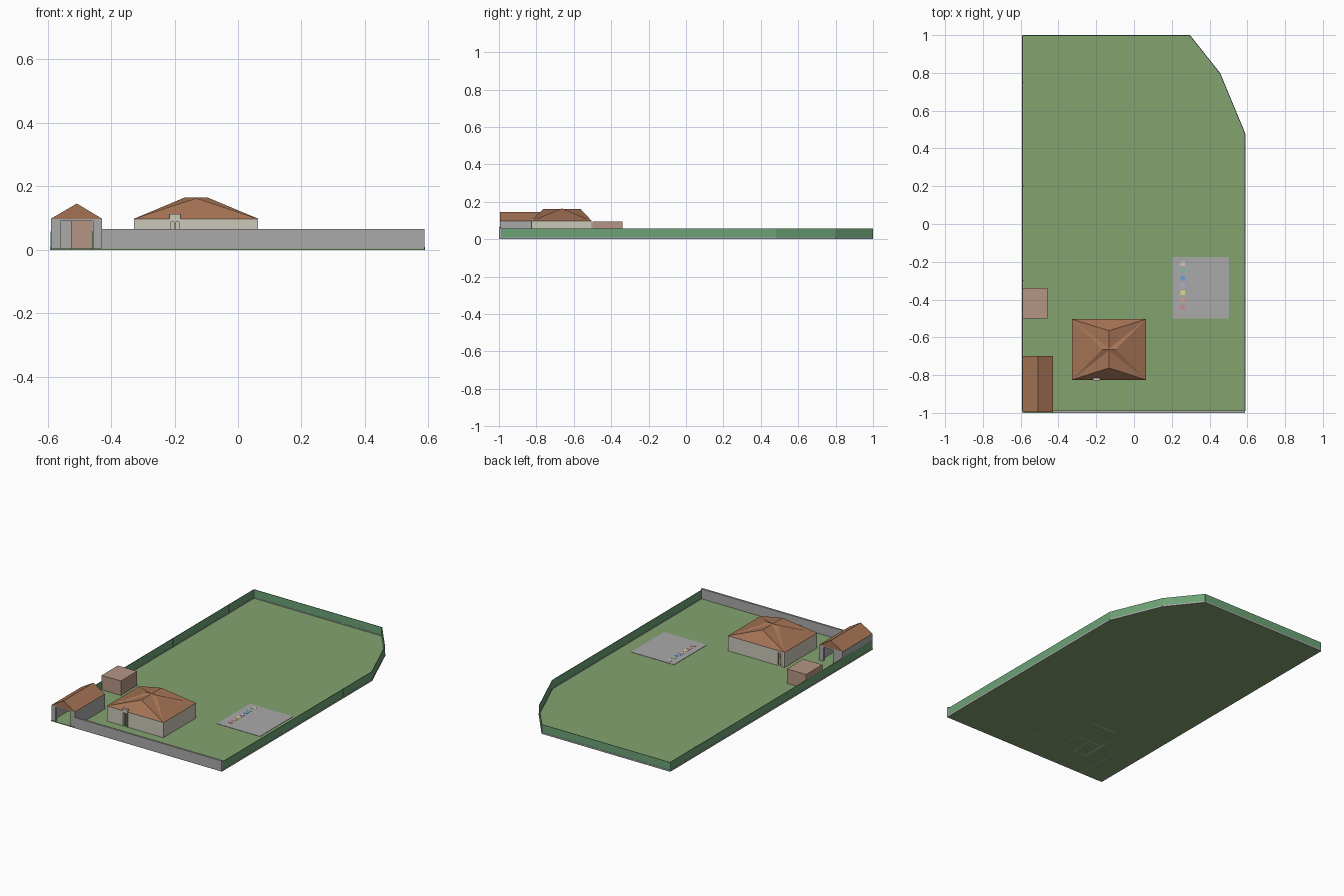
import bpy, bmesh, math
from mathutils import Vector, Matrix

if "Cube" in bpy.data.objects:
    bpy.data.objects.remove(bpy.data.objects["Cube"])

MATS = {}


def material(name, rgb):
    m = bpy.data.materials.new(name)
    m.diffuse_color = (*rgb, 1)
    m.use_nodes = True
    m.node_tree.nodes["Principled BSDF"].inputs["Base Color"].default_value = m.diffuse_color
    MATS[name] = m


material("grass", (0.23, 0.37, 0.16))
material("fence_green", (0.15, 0.36, 0.18))
material("roof_tile", (0.37, 0.17, 0.09))
material("cream", (0.60, 0.57, 0.48))
material("pink_clay", (0.46, 0.30, 0.23))
material("concrete", (0.40, 0.40, 0.40))


def finish(name, bm, mat):
    bmesh.ops.recalc_face_normals(bm, faces=bm.faces)
    me = bpy.data.meshes.new(name)
    bm.to_mesh(me)
    bm.free()
    ob = bpy.data.objects.new(name, me)
    bpy.context.collection.objects.link(ob)
    if mat:
        me.materials.append(MATS[mat])
    return ob


def boxes(name, items, mat):
    """Each item is x0, x1, y0, y1, z0, z1."""
    bm = bmesh.new()
    for x0, x1, y0, y1, z0, z1 in items:
        mtx = Matrix.Translation(((x0 + x1) / 2, (y0 + y1) / 2, (z0 + z1) / 2))
        mtx = mtx @ Matrix.Diagonal((x1 - x0, y1 - y0, z1 - z0, 1))
        bmesh.ops.create_cube(bm, size=1, matrix=mtx)
    return finish(name, bm, mat)


def strips(name, points, thick, z0, z1, mat):
    """Thin upright panels along a polyline."""
    bm = bmesh.new()
    for a, b in zip(points, points[1:]):
        a, b = Vector(a), Vector(b)
        d, c = b - a, (a + b) / 2
        mtx = Matrix.Translation((c.x, c.y, (z0 + z1) / 2))
        mtx = mtx @ Matrix.Rotation(math.atan2(d.y, d.x), 4, 'Z')
        mtx = mtx @ Matrix.Diagonal((d.length, thick, z1 - z0, 1))
        bmesh.ops.create_cube(bm, size=1, matrix=mtx)
    return finish(name, bm, mat)


def roofs(name, rect, z, ridges, mat):
    """Closed roof over a rectangle; overlapping ridges make a cross hip."""
    bm = bmesh.new()
    x0, x1, y0, y1 = rect
    for (ax, ay), (bx, by), top in ridges:
        c = [bm.verts.new((x, y, z)) for x, y in
             ((x0, y0), (x1, y0), (x1, y1), (x0, y1))]
        a = bm.verts.new((ax, ay, top))
        b = bm.verts.new((bx, by, top))
        bm.faces.new(c[::-1])
        if abs(ax - bx) < abs(ay - by):      # ridge along y, a at the front
            bm.faces.new((c[0], c[1], a))
            bm.faces.new((c[2], c[3], b))
            bm.faces.new((c[1], c[2], b, a))
            bm.faces.new((c[3], c[0], a, b))
        else:                                # ridge along x, a at the left
            bm.faces.new((c[3], c[0], a))
            bm.faces.new((c[1], c[2], b))
            bm.faces.new((c[0], c[1], b, a))
            bm.faces.new((c[2], c[3], a, b))
    return finish(name, bm, mat)


# Lawn slab with the clipped back right corner
outline = [(-0.59, -1), (0.588, -1), (0.588, 0.48), (0.455, 0.80),
           (0.295, 1), (-0.59, 1)]
bm = bmesh.new()
base = bm.faces.new([bm.verts.new((x, y, 0)) for x, y in outline])
top = bmesh.ops.extrude_face_region(bm, geom=[base])["geom"]
bmesh.ops.translate(bm, vec=(0, 0, 0.004),
                    verts=[v for v in top if isinstance(v, bmesh.types.BMVert)])
finish("lawn", bm, "grass")

# Boundary: green fence on a concrete curb, solid front wall
run = [(0.586, -0.99), (0.586, 0.48), (0.453, 0.799), (0.294, 0.998),
       (-0.589, 0.998), (-0.589, -0.99)]
strips("fence_panels", run, 0.003, 0.008, 0.058, "fence_green")
strips("fence_curb", run, 0.006, 0, 0.009, "concrete")
posts = [(s * 0.586, y, ) for s, ys in ((1, (-0.9, -0.33, 0.2)),
                                       (-1, (-0.3, 0.2, 0.75))) for y in ys]
boxes("fence_posts", [(x - 0.002, x + 0.002, y - 0.003, y + 0.003, 0, 0.058)
                      for x, y in posts], "fence_green")
boxes("front_wall", [(-0.43, 0.588, -1, -0.988, 0, 0.066)], "concrete")

# House walls with front and back door openings
X0, X1, Y0, Y1, T, E = -0.327, 0.063, -0.825, -0.505, 0.01, 0.098
boxes("house_walls", [
    (X0, X0 + T, Y0, Y1, 0, E), (X1 - T, X1, Y0, Y1, 0, E),
    (X0, -0.215, Y0, Y0 + T, 0, E), (-0.182, X1, Y0, Y0 + T, 0, E),
    (-0.215, -0.182, Y0, Y0 + T, 0.088, E),
    (X0, -0.312, Y1 - T, Y1, 0, E), (-0.28, X1, Y1 - T, Y1, 0, E),
    (-0.312, -0.28, Y1 - T, Y1, 0.085, E)], "cream")
boxes("house_partitions", [
    (X0, X1, -0.684, -0.678, 0, E), (-0.235, -0.229, Y0, -0.68, 0, E),
    (-0.145, -0.139, Y0, -0.68, 0, E), (-0.23, -0.224, -0.68, Y1, 0, E),
    (-0.05, -0.044, -0.68, Y1, 0, E)], "cream")

# Entrance surround and doors
boxes("front_door_frame", [
    (-0.216, -0.211, -0.829, -0.815, 0, 0.113),
    (-0.186, -0.181, -0.829, -0.815, 0, 0.113),
    (-0.216, -0.181, -0.829, -0.815, 0.088, 0.113),
    (-0.201, -0.196, -0.827, -0.817, 0, 0.09)], "cream")
boxes("back_door", [(-0.312, -0.296, -0.512, -0.508, 0, 0.085)], "pink_clay")

# Crossed hip roof
roofs("house_roof", (X0 - 0.001, X1 + 0.001, Y0, Y1 + 0.001), E, [
    ((-0.132, -0.762), (-0.132, -0.565), 0.163),
    ((-0.168, -0.664), (-0.096, -0.664), 0.165)], "roof_tile")

# Drive-through garage, open at the front and back
G0, G1, H0, H1 = -0.59, -0.428, -0.995, -0.70
boxes("garage_walls", [
    (G0, G0 + 0.008, H0, H1, 0, E), (G1 - 0.008, G1, H0, H1, 0, E),
    (G0, -0.56, H0, H0 + 0.01, 0, E), (-0.457, G1, H0, H0 + 0.01, 0, E),
    (-0.56, -0.457, H0, H0 + 0.01, 0.091, E),
    (G0, -0.525, H1 - 0.01, H1, 0, E), (-0.457, G1, H1 - 0.01, H1, 0, E),
    (-0.525, -0.457, H1 - 0.01, H1, 0.091, E)], "concrete")
roofs("garage_roof", (G0, G1, H0, H1), E,
      [((-0.508, H0), (-0.508, H1), 0.146)], "roof_tile")

# Small shed
boxes("shed", [(-0.59, -0.458, -0.50, -0.34, 0, 0.094)], "pink_clay")

# Flat paved panel with its row of coloured markers
boxes("ground_panel", [(0.205, 0.502, -0.50, -0.175, 0.003, 0.006)], "concrete")
colours = [(0.6, 0.57, 0.48), (0.25, 0.5, 0.35), (0.15, 0.35, 0.65),
           (0.5, 0.4, 0.6), (0.75, 0.7, 0.25), (0.7, 0.35, 0.3), (0.6, 0.25, 0.3)]
for i, rgb in enumerate(colours):
    material(f"marker_{i}", rgb)
    y = -0.21 - i * 0.0385
    boxes(f"marker_{i}", [(0.245, 0.27, y - 0.012, y + 0.012, 0.005, 0.007)],
          f"marker_{i}")
